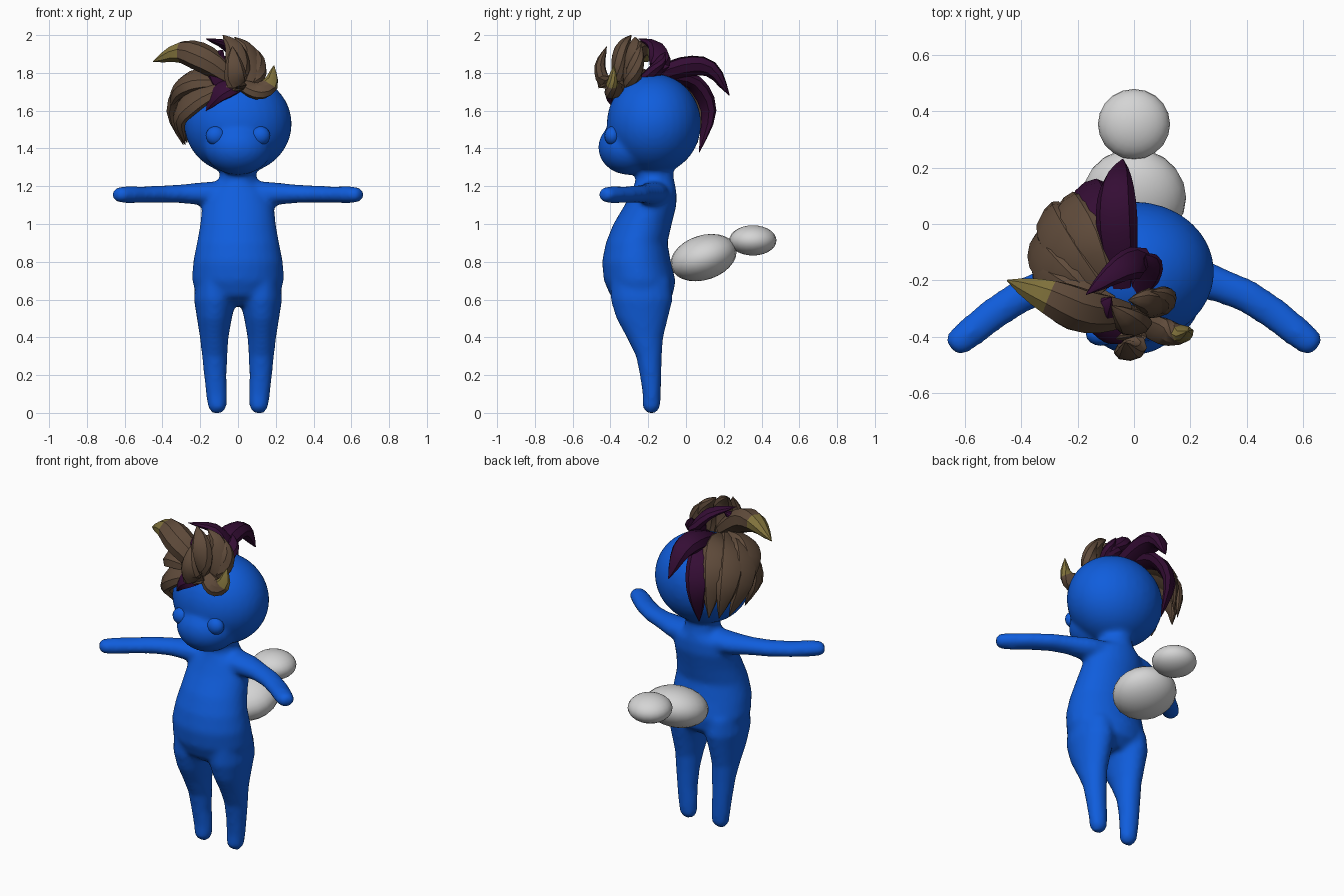
import bpy, bmesh, math
from mathutils import Vector, Matrix

if "Cube" in bpy.data.objects:
    bpy.data.objects.remove(bpy.data.objects["Cube"])


def material(name, rgb):
    m = bpy.data.materials.new(name)
    m.use_nodes = True
    m.diffuse_color = (*rgb, 1)
    m.node_tree.nodes["Principled BSDF"].inputs["Base Color"].default_value = (*rgb, 1)
    return m


blue = material("blue", (.005, .11, .72))
brown = material("brown", (.115, .07, .043))
purple = material("dark purple", (.035, .004, .035))
gold = material("dull gold", (.22, .17, .045))
white = material("pale grey", (.66, .66, .66))


def finish(name, bm, *mats, angle=180):
    bmesh.ops.recalc_face_normals(bm, faces=bm.faces)
    me = bpy.data.meshes.new(name)
    bm.to_mesh(me)
    bm.free()
    for m in mats:
        me.materials.append(m)
    ob = bpy.data.objects.new(name, me)
    bpy.context.collection.objects.link(ob)
    bpy.ops.object.select_all(action="DESELECT")
    ob.select_set(True)
    bpy.context.view_layer.objects.active = ob
    bpy.ops.object.shade_smooth_by_angle(angle=math.radians(angle))
    return ob


def tube(bm, points, sizes, ref, sides=16, level=False, tip_from=99):
    """Loft elliptical rings along points; level keeps rings horizontal."""
    pts = [Vector(p) for p in points]
    rings = []
    for i, p in enumerate(pts):
        t = pts[min(i + 1, len(pts) - 1)] - pts[max(i - 1, 0)]
        t = Vector((0, 0, 1)) if level else t.normalized()
        side = t.cross(Vector(ref)).normalized()
        up = side.cross(t)
        w, h = sizes[i]
        rings.append([bm.verts.new(p + side * w * math.cos(a) + up * h * math.sin(a))
                      for a in (math.tau * k / sides for k in range(sides))])
    for i, (a, b) in enumerate(zip(rings, rings[1:])):
        for k in range(sides):
            n = (k + 1) % sides
            f = bm.faces.new((a[k], a[n], b[n], b[k]))
            f.material_index = int(i >= tip_from)
    bm.faces.new(rings[0])
    bm.faces.new(rings[-1]).material_index = int(tip_from < 99)


def ellipsoid(bm, centre, radii, tilt=0, u=32, v=20):
    mat = Matrix.Translation(centre) @ Matrix.Rotation(math.radians(tilt), 4, "X") @ Matrix.Diagonal((*radii, 1))
    bmesh.ops.create_uvsphere(bm, u_segments=u, v_segments=v, radius=1, matrix=mat)


# Body: overlapping torso, legs, arms and head, fused and smoothed
bm = bmesh.new()
# height, half width, front y, back y
torso = [(.57, .13, -.33, -.13), (.62, .22, -.4, -.07), (.7, .243, -.435, -.055),
         (.8, .238, -.445, -.08), (.9, .218, -.425, -.098), (1, .2, -.385, -.075),
         (1.1, .19, -.325, -.05), (1.17, .17, -.29, -.05), (1.22, .1, -.27, -.06), (1.35, .09, -.26, -.08)]
tube(bm, [(0, (f + b) / 2, z) for z, w, f, b in torso],
     [(w, (b - f) / 2) for z, w, f, b in torso], (0, 1, 0), 28, True)
# height, inner x, outer x, front y, back y
leg = [(0, .08, .14, -.21, -.16), (.03, .06, .16, -.23, -.135), (.1, .057, .17, -.23, -.133),
       (.2, .06, .181, -.245, -.13), (.3, .056, .191, -.265, -.127), (.4, .05, .202, -.315, -.12),
       (.5, .032, .218, -.37, -.095), (.6, .01, .234, -.4, -.07), (.7, .02, .225, -.4, -.08)]
arm = [(.08, -.17, 1.16), (.2, -.185, 1.16), (.3, -.215, 1.16), (.4, -.255, 1.158), (.5, -.32, 1.155),
       (.58, -.385, 1.155), (.63, -.425, 1.155), (.65, -.44, 1.155)]
arm_size = [(.09, .07), (.08, .06), (.062, .05), (.06, .046), (.058, .044), (.055, .046), (.048, .042), (.03, .025)]
for s in (-1, 1):
    tube(bm, [(s * (a + b) / 2, (f + k) / 2, z) for z, a, b, f, k in leg],
         [((b - a) / 2, (k - f) / 2) for z, a, b, f, k in leg], (0, 1, 0), 20, True)
    tube(bm, [(s * x, y, z) for x, y, z in arm], arm_size, (0, 0, 1))
ellipsoid(bm, (0, -.17, 1.53), (.285, .25, .265))
ellipsoid(bm, (0, -.3, 1.405), (.18, .165, .145))
body = finish("body", bm, blue)
fuse = body.modifiers.new("fuse", "REMESH")
fuse.mode = "VOXEL"
fuse.voxel_size = .015
fuse.use_smooth_shade = True
soft = body.modifiers.new("soften", "SMOOTH")
soft.factor = .5
soft.iterations = 7

# Eyes
for name, x in (("right_eye", -.118), ("left_eye", .118)):
    bm = bmesh.new()
    ellipsoid(bm, (x, -.39, 1.467), (.053, .042, .05), u=16, v=10)
    finish(name, bm, blue)

# Two-part tail
for name, c, r, tilt in (("tail_base", (0, .093, .822), (.185, .18, .118), 18),
                         ("tail_tip", (0, .354, .913), (.128, .125, .08), 0)):
    bm = bmesh.new()
    ellipsoid(bm, c, r, tilt, 20, 14)
    finish(name, bm, white)


def through(pts, t):
    """Point on a smooth curve passing through pts."""
    p = [Vector(q) for q in pts]
    p = [p[0] * 2 - p[1]] + p + [p[-1] * 2 - p[-2]]
    s = t * (len(pts) - 1)
    i = min(int(s), len(pts) - 2)
    s -= i
    a, b, c, d = p[i:i + 4]
    return b + (c - a) * s / 2 + (a * 2 - b * 5 + c * 4 - d) * s * s / 2 + (b * 3 - a - c * 3 + d) * s ** 3 / 2


def lock(name, mat, width, thick, path, tipped=False):
    """Pointed, flattened leaf of hair."""
    n = 9
    pts = [through(path, i / n) for i in range(n + 1)]
    swell = [max(.03, math.sin(math.pi * (.17 + .83 * i / n)) ** .8) for i in range(n + 1)]
    ref = pts[n // 2] - Vector((0, -.17, 1.5))
    bm = bmesh.new()
    tube(bm, pts, [(width * s, thick * s) for s in swell], ref, 8, tip_from=6 if tipped else 99)
    finish(name, bm, mat, gold, angle=35)


# Hair sweeping over the back and right of the head
lock("hair_crest", purple, .075, .055, [(-.04, -.22, 1.76), (-.06, -.02, 1.83), (-.06, .13, 1.82), (-.04, .23, 1.68)])
lock("hair_back", purple, .075, .04, [(-.08, -.1, 1.78), (-.13, .04, 1.75), (-.16, .12, 1.6), (-.14, .07, 1.38)])
lock("hair_back_inner", brown, .085, .04, [(-.1, -.22, 1.78), (-.17, -.06, 1.79), (-.23, .06, 1.67), (-.22, .09, 1.43)])
lock("hair_back_middle", brown, .085, .04, [(-.12, -.25, 1.78), (-.24, -.1, 1.76), (-.3, .02, 1.63), (-.27, .06, 1.43)])
lock("hair_back_outer", brown, .085, .04, [(-.14, -.28, 1.76), (-.27, -.18, 1.75), (-.34, -.08, 1.61), (-.29, -.01, 1.42)])
lock("hair_side", brown, .085, .045, [(-.1, -.34, 1.72), (-.22, -.31, 1.66), (-.31, -.24, 1.56), (-.28, -.18, 1.42)])
lock("hair_side_upper", brown, .09, .05, [(-.08, -.3, 1.76), (-.22, -.26, 1.76), (-.31, -.2, 1.71), (-.36, -.15, 1.62)])

# Fringe and upright tuft
lock("hair_sweep", brown, .085, .07, [(-.03, -.32, 1.77), (-.17, -.31, 1.87), (-.3, -.26, 1.91), (-.45, -.2, 1.86)], True)
lock("fringe_streak", purple, .065, .035, [(.02, -.33, 1.74), (-.05, -.37, 1.72), (-.11, -.38, 1.68), (-.17, -.36, 1.6)])
lock("tuft_streak", purple, .055, .04, [(-.08, -.33, 1.7), (-.11, -.33, 1.8), (-.11, -.3, 1.88), (-.08, -.26, 1.92)])
lock("tuft_back", purple, .06, .035, [(.02, -.2, 1.74), (.02, -.14, 1.84), (-.05, -.16, 1.94), (-.17, -.25, 1.98)])
lock("tuft_side", purple, .05, .035, [(.0, -.26, 1.74), (.04, -.19, 1.79), (.06, -.14, 1.85), (.04, -.11, 1.91)])
lock("tuft_tall", brown, .065, .045, [(-.02, -.31, 1.7), (.0, -.35, 1.82), (-.02, -.34, 1.93), (-.08, -.29, 2)])
lock("tuft_middle", brown, .06, .045, [(.03, -.3, 1.7), (.06, -.29, 1.8), (.05, -.27, 1.92), (-.02, -.27, 1.99)])
lock("tuft_outer", brown, .055, .045, [(.03, -.3, 1.71), (.09, -.28, 1.78), (.1, -.26, 1.87), (.06, -.24, 1.95)])
lock("tuft_front", brown, .06, .035, [(-.01, -.34, 1.71), (-.01, -.43, 1.75), (-.02, -.455, 1.84), (-.03, -.42, 1.94)])
lock("fringe_curl", brown, .055, .04, [(.01, -.34, 1.74), (.1, -.38, 1.705), (.17, -.39, 1.74), (.19, -.38, 1.84)], True)
